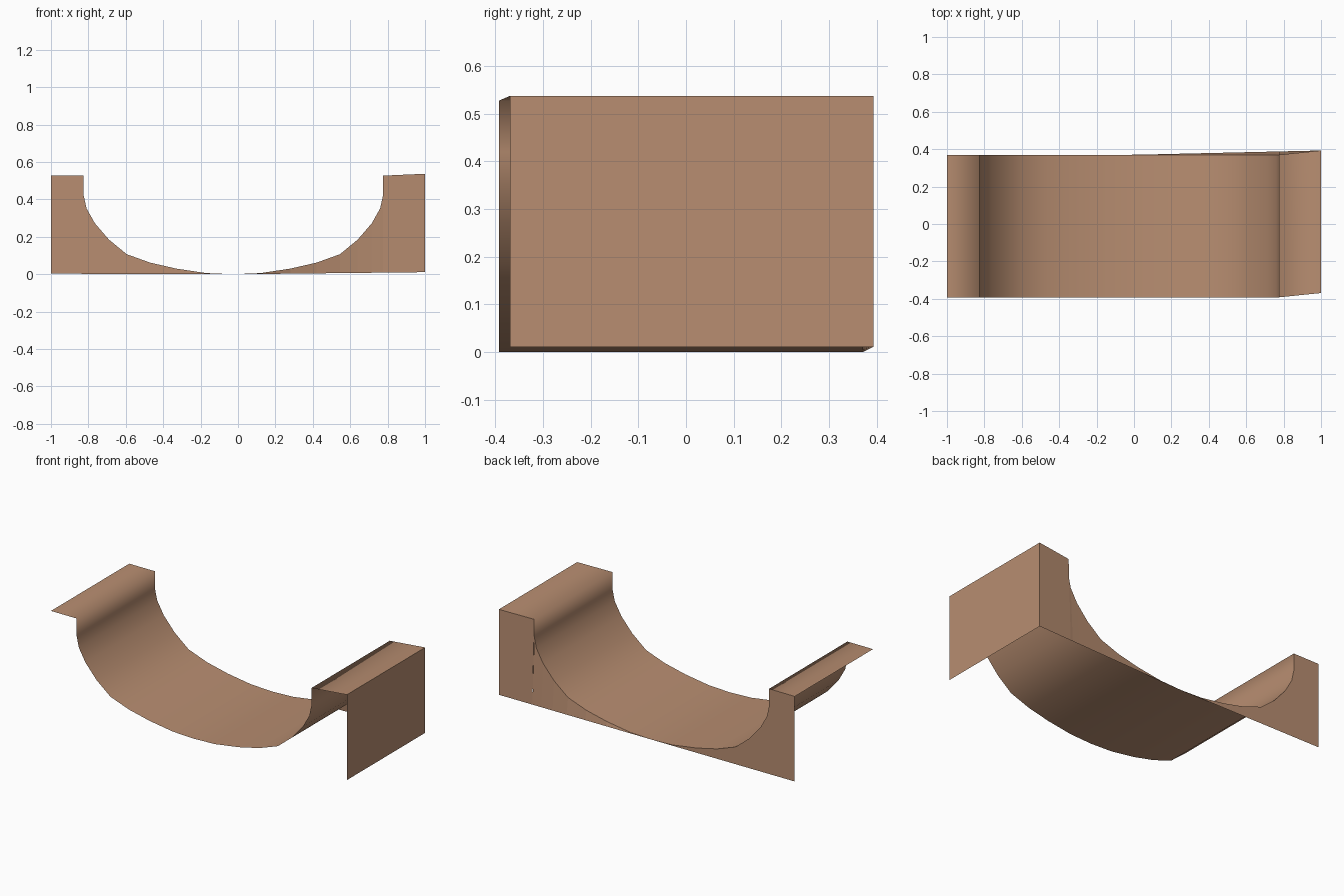
import bpy

if "Cube" in bpy.data.objects:
    bpy.data.objects.remove(bpy.data.objects["Cube"])

# single clay colour
clay = bpy.data.materials.new("warm tan")
clay.diffuse_color = (0.48, 0.27, 0.165, 1)
clay.use_nodes = True
clay.node_tree.nodes["Principled BSDF"].inputs["Base Color"].default_value = clay.diffuse_color

FRONT, BACK, SKEW, CX = -0.392, 0.37, 0.023, -0.025

# half profile of the cradle: (distance from centre, height)
half = [(0.145, 0.006), (0.305, 0.03), (0.445, 0.062), (0.57, 0.107), (0.665, 0.185),
        (0.74, 0.272), (0.785, 0.352), (0.8, 0.42), (0.8, 0.527)]
curve = [(CX - d, z) for d, z in reversed(half)] + [(CX, 0.0)] + [(CX + d, z) for d, z in half]


def make(name, verts, faces, smooth=False):
    me = bpy.data.meshes.new(name)
    me.from_pydata(verts, [], faces)
    me.materials.append(clay)
    me.polygons.foreach_set("use_smooth", [smooth] * len(faces))
    ob = bpy.data.objects.new(name, me)
    bpy.context.collection.objects.link(ob)
    return ob


# curved band with a flat ledge at each end (right end is slightly skewed)
top = [(-1.0, 0.527)] + curve + [(1.0, 0.537)]
verts = []
for x, z in top:
    s = SKEW if x == 1.0 else 0.0
    verts += [(x, FRONT + s, z), (x, BACK + s, z)]
make("curved_cradle", verts,
     [(2 * i, 2 * i + 2, 2 * i + 3, 2 * i + 1) for i in range(len(top) - 1)], True)

# back panel below the curve; front, left side and underside are open
verts, faces = [], []
for x, z in top:
    s = SKEW if x == 1.0 else 0.0
    low = 0.003 * -x if x < 0 else 0.011 * x
    verts += [(x, BACK + s, z), (x, BACK + SKEW * max(x, 0), min(low, z))]
n = len(top)
# ledge columns are split off so the panel has vertical edges under the ledge lip
for i in range(n - 1):
    a, b = 2 * i, 2 * i + 2
    if abs(top[i][0] - top[i + 1][0]) > 1e-6:
        faces.append((a, a + 1, b + 1, b))
make("back_panel", verts, faces)

# right end wall
make("right_wall",
     [(1, FRONT + SKEW, 0.011), (1, BACK + SKEW, 0.011),
      (1, BACK + SKEW, 0.537), (1, FRONT + SKEW, 0.537)], [(0, 1, 2, 3)])
